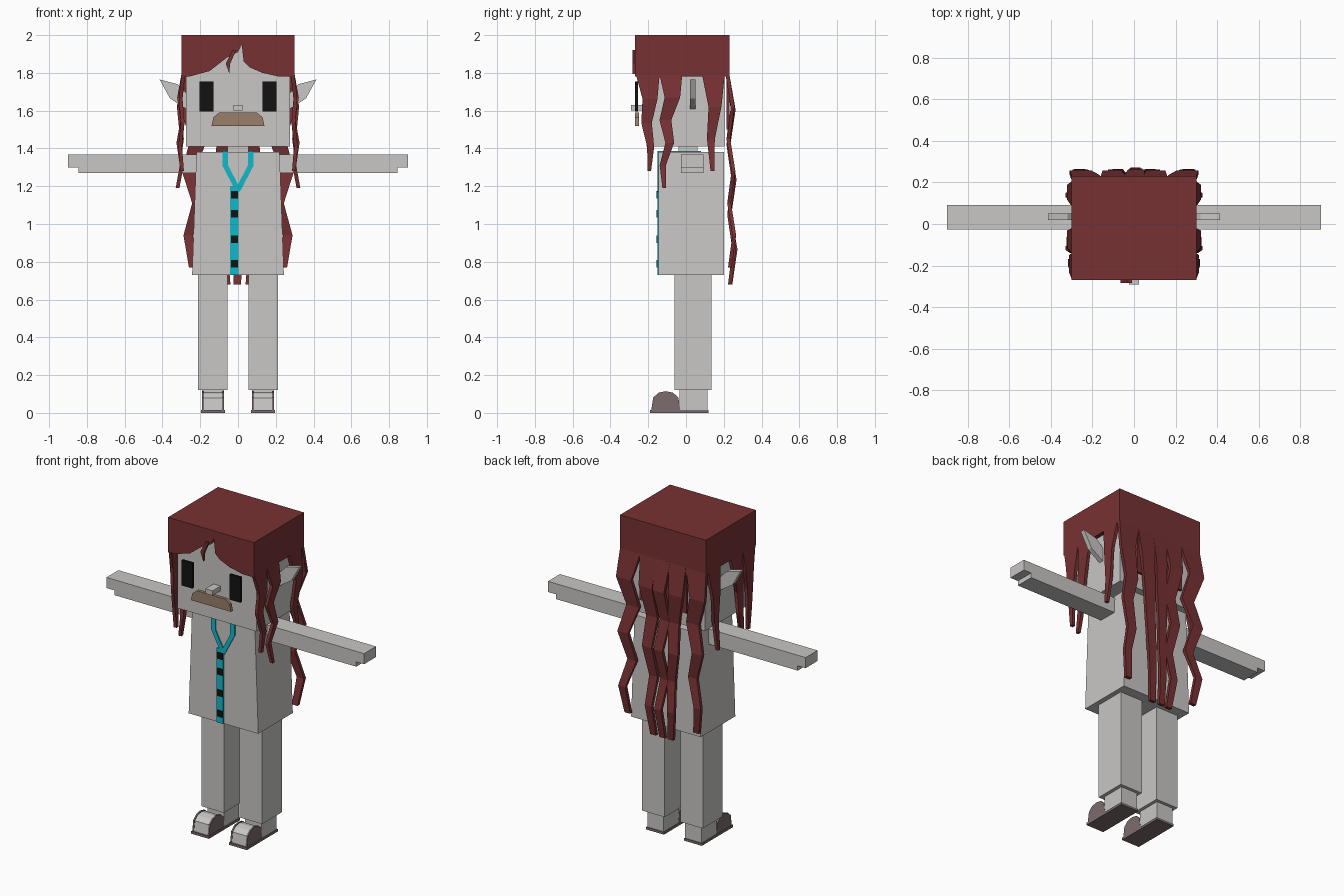
import bpy
import bmesh
from math import cos, sin, pi

cube = bpy.data.objects.get("Cube")
if cube:
    bpy.data.objects.remove(cube, do_unlink=True)


def material(name, red, green, blue):
    mat = bpy.data.materials.new(name)
    mat.use_nodes = True
    mat.diffuse_color = (red, green, blue, 1)
    shader = mat.node_tree.nodes["Principled BSDF"]
    shader.inputs["Base Color"].default_value = mat.diffuse_color
    return mat


GREY = material("pale grey", .58, .57, .555)
HAIR = material("dark red", .185, .031, .033)
TEAL = material("teal", .006, .48, .6)
BLACK = material("black", .006, .006, .006)
TAN = material("tan brown", .32, .215, .14)
SOLE = material("sole grey", .2, .15, .15)

# Shared levels
CROWN = 2
HAIRLINE = 1.78
CHIN = 1.41
SHOULDER = 1.38
HEM = .73
HEAD_HALF = .275
CAP_HALF = .3
CAP_FRONT, CAP_BACK = -.27, .23
COAT_FRONT = -.145


def loft(name, rings, mat):
    """Join matching rings of points into a closed solid."""
    bm = bmesh.new()
    rows = [[bm.verts.new(point) for point in ring] for ring in rings]
    count = len(rows[0])
    for low, high in zip(rows, rows[1:]):
        for i in range(count):
            j = (i + 1) % count
            bm.faces.new((low[i], low[j], high[j], high[i]))
    bm.faces.new(rows[0])
    bm.faces.new(rows[-1])
    bmesh.ops.recalc_face_normals(bm, faces=bm.faces)
    mesh = bpy.data.meshes.new(name)
    bm.to_mesh(mesh)
    bm.free()
    mesh.materials.append(mat)
    obj = bpy.data.objects.new(name, mesh)
    bpy.context.collection.objects.link(obj)


def rectangle(x, y, z):
    return [(x[0], y[0], z), (x[1], y[0], z), (x[1], y[1], z), (x[0], y[1], z)]


def box(name, x, y, z, mat):
    loft(name, [rectangle(x, y, level) for level in z], mat)


def front_plate(name, outline, y, mat, side=1):
    loft(name, [[(side * x, depth, z) for x, z in outline] for depth in y], mat)


def side_plate(name, outline, x, mat):
    loft(name, [[(across, y, z) for y, z in outline] for across in x], mat)


def both(half):
    return (-half, half)


def span(side, inner, outer):
    return (side * inner, side * outer)


def strand(name, side, on_back, root, tip, end, sway, lift, bends, tip_half=.02):
    """Zigzag lock of hair that narrows from the hairline to its tip."""
    rings = []
    root_mid = (root[0] + root[1]) / 2
    root_half = (root[1] - root[0]) / 2
    for i in range(bends + 1):
        t = i / bends
        swing = (i % 2) * 2 - 1 if 0 < i < bends else 0
        mid = root_mid + (tip - root_mid) * t + sway * swing
        half = root_half + (tip_half - root_half) * t ** .6
        across = (mid - half, mid + half)
        z = HAIRLINE + .01 + (end - HAIRLINE) * t
        surface = CAP_BACK if on_back else CAP_HALF
        out = surface + lift * (i % 2 + t / 2)
        depth = (out - .02, out)
        if on_back:
            rings.append(rectangle(span(side, *across), depth, z))
        else:
            rings.append(rectangle(span(side, *depth), across, z))
    loft(name, rings, HAIR)


def toe_arc(radius, height):
    """Half-round shoe profile rising from the sole."""
    steps = 6
    return [(-.107 - radius * cos(pi * i / steps),
             .015 + height * sin(pi * i / steps) ** .6) for i in range(steps + 1)]


# Head, neck and coat
box("head", both(HEAD_HALF), (-.21, .205), (CHIN, CROWN - .025), GREY)
box("neck", both(.055), (-.04, .06), (SHOULDER - .01, CHIN + .01), GREY)
loft("coat", [rectangle(both(.243), (COAT_FRONT, .2), HEM),
              rectangle(both(.22), (COAT_FRONT, .2), SHOULDER)], GREY)

# Face
moustache = [(.14, 1.52), (.13, 1.565), (.1, 1.59)]
mirrored = [(-x, z) for x, z in reversed(moustache)]
front_plate("moustache", moustache + mirrored, (CAP_FRONT, -.25), TAN)
box("nose", both(.025), (-.29, -.2), (1.6, 1.63), GREY)

for label, side in (("left", 1), ("right", -1)):
    box(label + "_eye", span(side, .13, .205), (CAP_FRONT, -.255), (1.595, 1.755), BLACK)
    ear = [(.26, 1.68), (.32, 1.74), (.415, 1.765), (.36, 1.665), (.26, 1.6)]
    front_plate(label + "_ear", ear, (.02, .05), GREY, side)

    # Arm with a thinner hand
    arm_depth = (-.027, .092)
    box(label + "_arm", span(side, .2, .845), arm_depth, (1.27, 1.367), GREY)
    box(label + "_hand", span(side, .845, .9), arm_depth, (1.3, 1.367), GREY)

    # Leg and rounded shoe
    box(label + "_leg", span(side, .055, .212), (-.062, .135), (.12, HEM + .02), GREY)
    box(label + "_ankle", span(side, .075, .19), (-.035, .115), (.01, .12), GREY)
    box(label + "_sole", span(side, .07, .195), (-.19, .12), (0, .015), SOLE)
    side_plate(label + "_toe_cap", toe_arc(.074, .095), span(side, .077, .188), GREY)
    for edge in (.074, .181):
        rim = span(side, edge, edge + .01)
        side_plate(label + "_shoe_rim", toe_arc(.077, .1), rim, SOLE)

    # Collar strap over the shoulder and down to the centre
    strap = (.052, .083)
    collar = [(strap[0], SHOULDER), (strap[1], SHOULDER), (strap[1], 1.31),
              (.01, 1.17), (-.01, 1.19), (strap[0], 1.31)]
    front_plate(label + "_collar", collar, (COAT_FRONT - .007, COAT_FRONT), TEAL, side)
    box(label + "_collar_top", span(side, *strap), (COAT_FRONT - .007, .08),
        (SHOULDER - .002, SHOULDER + .007), TEAL)

    # Side of the cap with three hanging strands
    box(label + "_cap_wall", span(side, HEAD_HALF, CAP_HALF), (CAP_FRONT, CAP_BACK),
        (HAIRLINE, CROWN - .01), HAIR)
    strand(label + "_front_strand", side, False, root=(-.265, -.14), tip=-.195,
           end=1.27, sway=.01, lift=.012, bends=4, tip_half=.01)
    strand(label + "_middle_strand", side, False, root=(-.14, -.02), tip=-.115,
           end=1.18, sway=.015, lift=.02, bends=5, tip_half=.01)
    strand(label + "_rear_strand", side, False, root=(.085, .205), tip=.14,
           end=1.27, sway=.01, lift=.02, bends=3, tip_half=.01)

    # Two strands down each half of the back
    strand(label + "_outer_back_strand", side, True, root=(.16, CAP_HALF), tip=.24,
           end=.76, sway=.025, lift=.025, bends=6)
    strand(label + "_inner_back_strand", side, True, root=(.04, .16), tip=.06,
           end=.67, sway=.012, lift=.025, bends=6)

# Middle of the back hair
strand("centre_back_strand", 1, True, root=both(.05), tip=-.005,
       end=.67, sway=.012, lift=.03, bends=6)
box("back_hair_panel", both(.165), (CAP_BACK - .015, CAP_BACK), (1.5, HAIRLINE), HAIR)

# Button strip
box("button_strip", (-.043, .002), (COAT_FRONT - .007, COAT_FRONT), (HEM, 1.2), TEAL)
for middle in (1.155, 1.055, .92, .79):
    box("button", (-.038, 0), (COAT_FRONT - .012, COAT_FRONT - .005),
        (middle - .02, middle + .02), BLACK)

# Hair cap, parted fringe and loose curl
box("cap_top", both(CAP_HALF), (CAP_FRONT, CAP_BACK), (CROWN - .025, CROWN), HAIR)
box("cap_back", both(CAP_HALF), (CAP_BACK - .025, CAP_BACK), (HAIRLINE, CROWN - .02), HAIR)
fringe = [(-CAP_HALF, CROWN - .01), (-CAP_HALF, HAIRLINE), (-.26, HAIRLINE), (-.15, 1.81),
          (-.06, 1.88), (0, 1.91), (.02, 1.95), (.03, 1.86), (.06, 1.83), (.13, 1.8),
          (.22, HAIRLINE), (CAP_HALF, HAIRLINE), (CAP_HALF, CROWN - .01)]
front_plate("fringe", fringe, (CAP_FRONT, CAP_FRONT + .02), HAIR)
curl = [(-.03, 1.92), (-.065, 1.85), (-.045, 1.795), (-.043, 1.845), (-.01, 1.92)]
front_plate("curl", curl, (CAP_FRONT - .013, CAP_FRONT + .005), HAIR)
